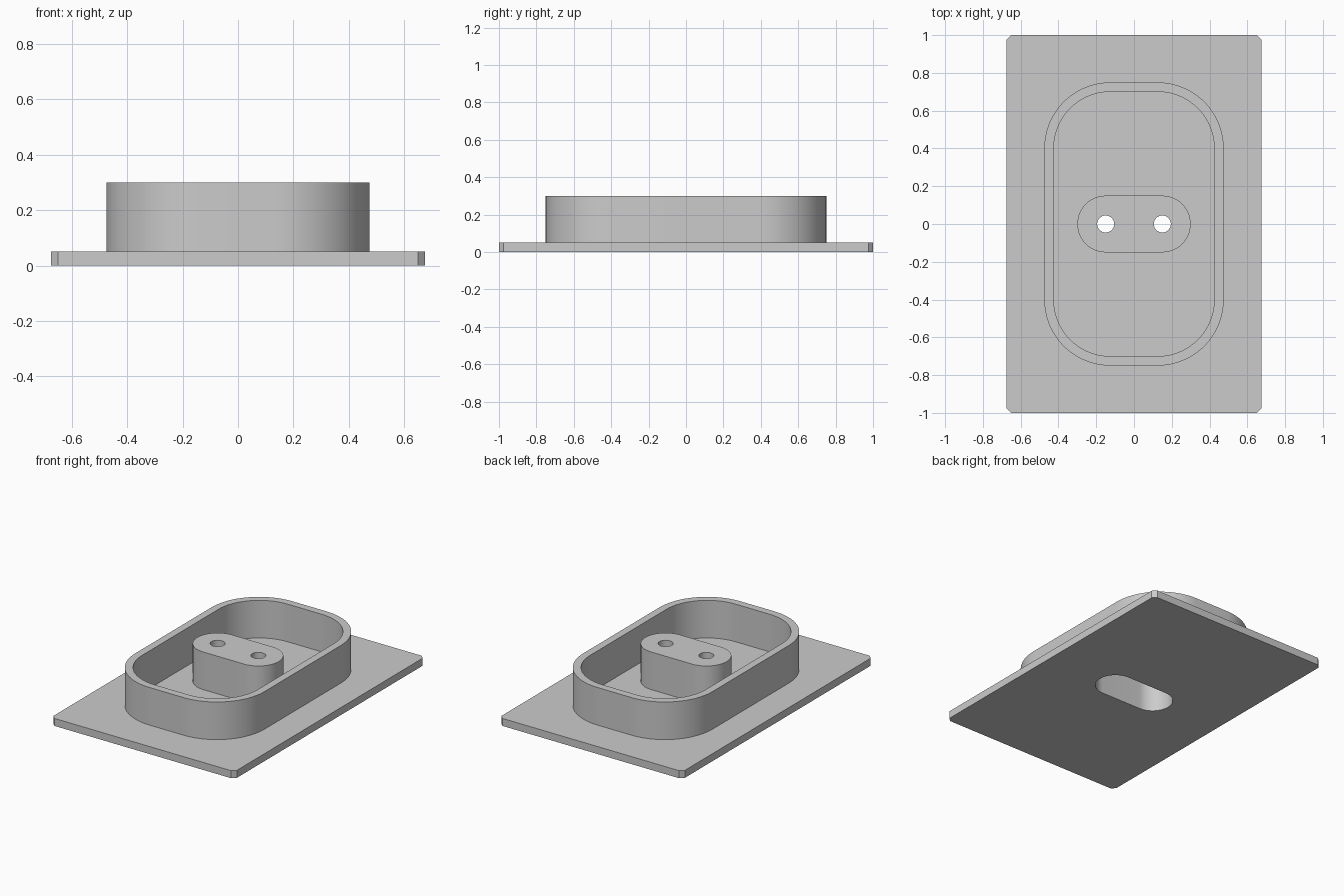
import bpy
import bmesh
from math import cos, sin, pi, radians

cube = bpy.data.objects.get("Cube")
if cube:
    bpy.data.objects.remove(cube, do_unlink=True)

# Single grey finish
grey = bpy.data.materials.new("plain_grey")
grey.use_nodes = True
colour = (0.6, 0.6, 0.6, 1)
grey.diffuse_color = colour
grey.node_tree.nodes["Principled BSDF"].inputs["Base Color"].default_value = colour


def rounded_outline(half_x, half_y, radius, steps, cx=0):
    """Rectangle with rounded corners; one step gives a chamfer."""
    points = []
    for k, (sx, sy) in enumerate([(1, 1), (-1, 1), (-1, -1), (1, -1)]):
        for i in range(steps + 1):
            a = (k + i / steps) * pi / 2
            points.append((cx + sx * (half_x - radius) + radius * cos(a),
                           sy * (half_y - radius) + radius * sin(a)))
    return points


def prism(name, outline, bottom, top):
    """Extrude an outline between two heights."""
    bm = bmesh.new()
    face = bm.faces.new([bm.verts.new((x, y, bottom)) for x, y in outline])
    result = bmesh.ops.extrude_face_region(bm, geom=[face])
    for v in result["geom"]:
        if isinstance(v, bmesh.types.BMVert):
            v.co.z = top
    bmesh.ops.remove_doubles(bm, verts=bm.verts, dist=0.0001)
    bmesh.ops.recalc_face_normals(bm, faces=bm.faces)
    mesh = bpy.data.meshes.new(name)
    bm.to_mesh(mesh)
    bm.free()
    mesh.materials.append(grey)
    obj = bpy.data.objects.new(name, mesh)
    bpy.context.collection.objects.link(obj)
    return obj


def finish(obj, cutters):
    """Cut the openings, then smooth the curved walls."""
    bpy.ops.object.select_all(action="DESELECT")
    obj.select_set(True)
    bpy.context.view_layer.objects.active = obj
    for cutter in cutters:
        cutter.hide_render = True
        mod = obj.modifiers.new("opening", "BOOLEAN")
        mod.operation = "DIFFERENCE"
        mod.solver = "EXACT"
        mod.object = cutter
        bpy.ops.object.modifier_apply(modifier=mod.name)
    bpy.ops.object.shade_smooth_by_angle(angle=radians(30))


plate_top, rim_top, ceiling = 0.05, 0.3, 0.25

# Cutters: underside slot, rim interior and two screw holes
slot = prism("slot_cutter", rounded_outline(0.275, 0.125, 0.125, 16), -0.1, ceiling)
interior = prism("interior_cutter", rounded_outline(0.425, 0.7, 0.3, 20), -0.1, 0.5)
holes = [prism("hole_cutter", rounded_outline(0.045, 0.045, 0.045, 8, x), 0.1, 0.5)
         for x in (-0.15, 0.15)]

# Base plate with chamfered corners
plate = prism("base_plate", rounded_outline(0.675, 1, 0.025, 1), 0, plate_top)
finish(plate, [slot])

# Raised rim wall
rim = prism("rim_wall", rounded_outline(0.475, 0.75, 0.35, 20), plate_top, rim_top)
finish(rim, [interior])

# Hollow central boss with two holes through its top
boss = prism("central_boss", rounded_outline(0.3, 0.15, 0.15, 16), plate_top, rim_top)
finish(boss, [slot] + holes)

for cutter in [slot, interior] + holes:
    bpy.data.objects.remove(cutter, do_unlink=True)
